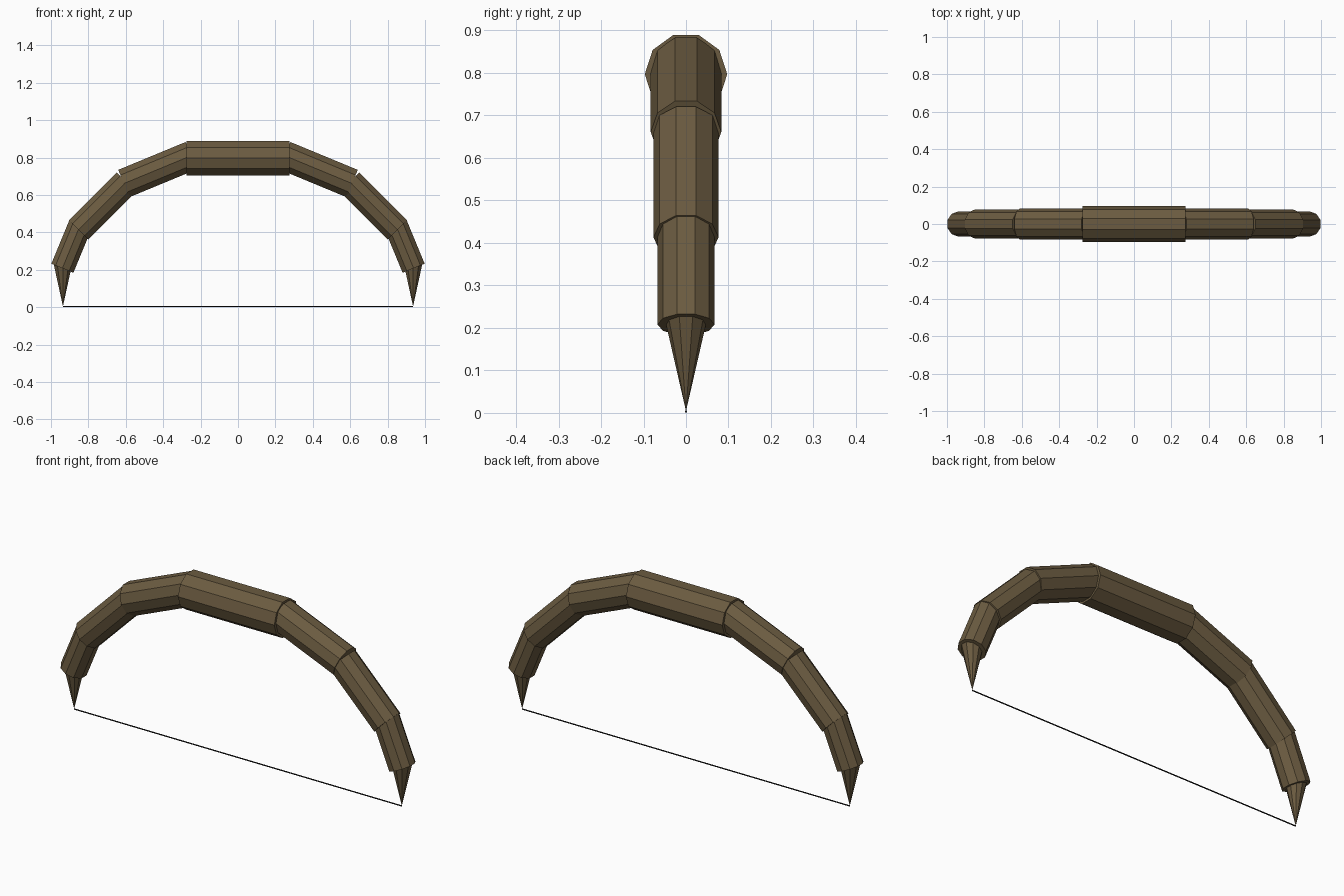
import bpy, bmesh
from math import sin, cos, pi
from mathutils import Vector

if "Cube" in bpy.data.objects:
    bpy.data.objects.remove(bpy.data.objects["Cube"])


def material(name, color):
    m = bpy.data.materials.new(name)
    m.diffuse_color = color
    m.use_nodes = True
    m.node_tree.nodes["Principled BSDF"].inputs["Base Color"].default_value = m.diffuse_color
    return m


WOOD = material("dark_wood", (0.147, 0.105, 0.052, 1))
CORD = material("cord", (0.01, 0.01, 0.01, 1))


def rod(name, start, end, r0, r1, sides, mat):
    """Flat-sided rod in the XZ plane between two (x, z) points; r1 = 0 gives a spike."""
    a, b = Vector((start[0], 0, start[1])), Vector((end[0], 0, end[1]))
    side = Vector((0, 1, 0))
    up = (b - a).normalized().cross(side)
    bm = bmesh.new()

    def ring(c, r):
        return [bm.verts.new(c + side * r * cos(2 * pi * i / sides) + up * r * sin(2 * pi * i / sides))
                for i in range(sides)]

    base = ring(a, r0)
    bm.faces.new(base)
    if r1 > 0:
        top = ring(b, r1)
        bm.faces.new(top)
    else:
        top = [bm.verts.new(b)] * sides
    for i in range(sides):
        j = (i + 1) % sides
        quad = [base[i], base[j], top[j], top[i]]
        bm.faces.new(quad if r1 > 0 else quad[:3])
    bmesh.ops.recalc_face_normals(bm, faces=bm.faces)
    me = bpy.data.meshes.new(name)
    bm.to_mesh(me)
    bm.free()
    me.materials.append(mat)
    ob = bpy.data.objects.new(name, me)
    bpy.context.collection.objects.link(ob)
    return ob


# Grip in the middle
rod("grip", (-0.275, 0.797), (0.275, 0.797), 0.097, 0.097, 10, WOOD)

# Limb pieces, each bent 22.5 degrees further and a little thinner
LIMB = [
    ("inner_limb", (0.250, 0.810), (0.610, 0.661), 0.083),
    ("middle_limb", (0.597, 0.669), (0.853, 0.413), 0.0765),
    ("outer_limb", (0.844, 0.438), (0.939, 0.208), 0.067),
]
for label, s in (("left", -1), ("right", 1)):
    for name, p, q, r in LIMB:
        rod(f"{label}_{name}", (s * p[0], p[1]), (s * q[0], q[1]), r, r, 10, WOOD)
    # Pointed tip
    rod(f"{label}_tip", (s * 0.936, 0.235), (s * 0.936, 0.004), 0.053, 0, 10, WOOD)

# Bowstring
rod("bowstring", (-0.936, 0.003), (0.936, 0.003), 0.003, 0.003, 6, CORD)
